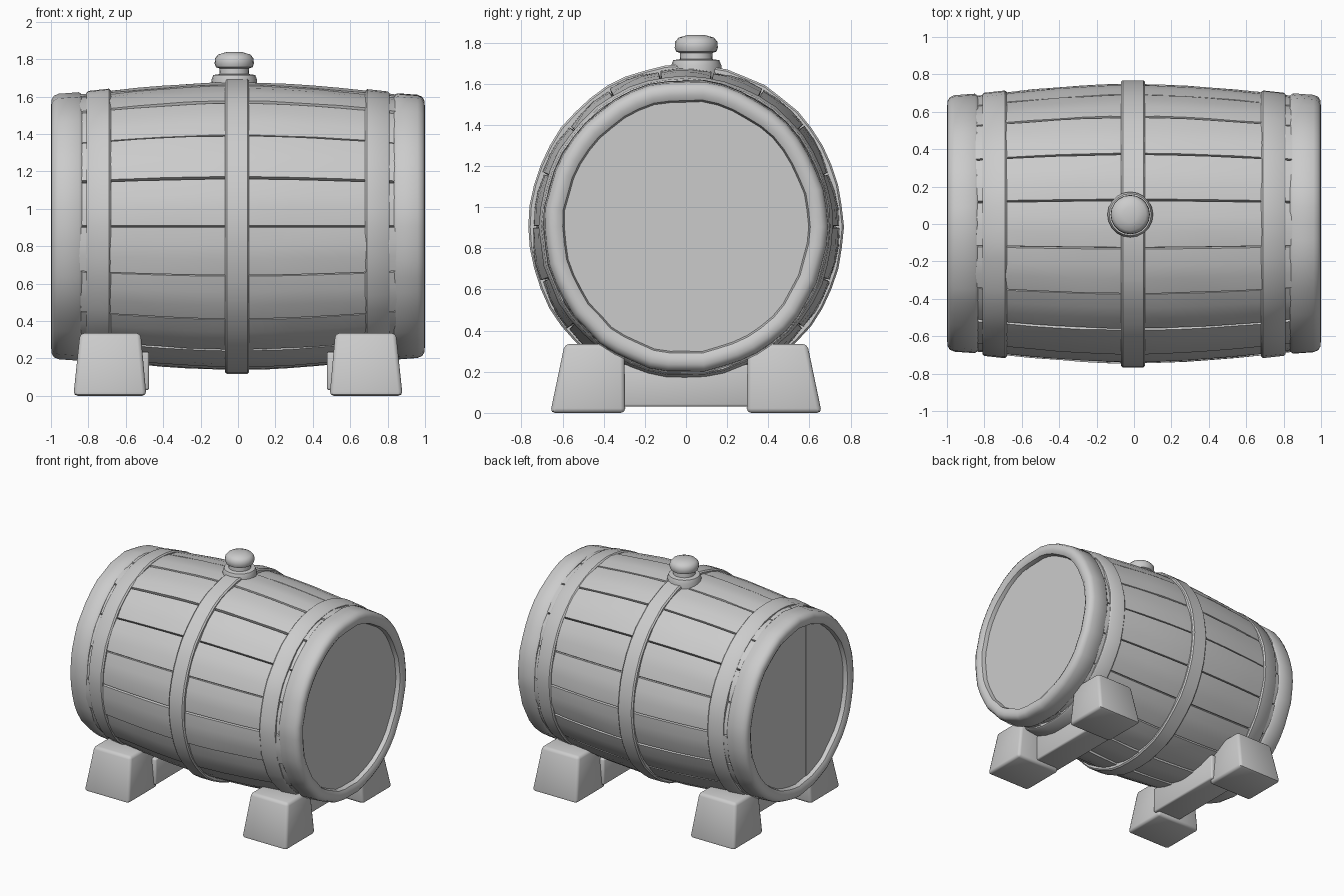
import bpy, bmesh, math, random
from mathutils import Vector

random.seed(4)
if "Cube" in bpy.data.objects:
    bpy.data.objects.remove(bpy.data.objects["Cube"])

CENTRE_Z, TALL = 0.905, 1.03   # barrel axis height, slight vertical stretch
GREY = (0.6, 0.6, 0.6, 1)
mat = bpy.data.materials.new("plain grey")
mat.use_nodes = True
mat.diffuse_color = GREY
mat.node_tree.nodes["Principled BSDF"].inputs["Base Color"].default_value = GREY


def finish(bm, name, angle=35):
    bmesh.ops.recalc_face_normals(bm, faces=bm.faces)
    mesh = bpy.data.meshes.new(name)
    bm.to_mesh(mesh)
    bm.free()
    ob = bpy.data.objects.new(name, mesh)
    bpy.context.collection.objects.link(ob)
    mesh.materials.append(mat)
    bpy.ops.object.select_all(action='DESELECT')
    ob.select_set(True)
    bpy.context.view_layer.objects.active = ob
    bpy.ops.object.shade_smooth_by_angle(angle=math.radians(angle))
    return ob


def barrel_point(x, r, a):
    return Vector((x, r * math.cos(a), CENTRE_Z + TALL * r * math.sin(a)))


def belly(x):
    return 0.75 - 0.085 * abs(x) ** 1.7


def lathe(name, profile, closed, wobble=0.0, steps=48):
    """Sweep an (x, radius) profile round the barrel axis with hand-hewn wobble."""
    bm = bmesh.new()
    rings = []
    for i in range(steps):
        a = math.tau * i / steps
        w = random.uniform(-wobble, wobble)
        rings.append([bm.verts.new(barrel_point(x, r + w, a)) for x, r in profile])
    n = len(profile)
    for i in range(steps):
        p, q = rings[i], rings[(i + 1) % steps]
        for j in range(n if closed else n - 1):
            k = (j + 1) % n
            bm.faces.new((p[j], p[k], q[k], q[j]))
    return bm, rings


# Staves: each plank is a curved shell with lowered edges
def staves():
    bm = bmesh.new()
    count, rows = 18, 14
    for s in range(count):
        lift = random.uniform(-0.008, 0.004)
        tilt = random.uniform(-0.007, 0.007)
        grid = []
        for t, drop in ((0, 0.03), (0.02, 0.004), (0.35, 0), (0.65, 0), (0.98, 0.004), (1, 0.03)):
            a = math.tau * (s + t) / count
            line = []
            for i in range(rows + 1):
                x = -0.95 + 1.9 * i / rows
                r = belly(x) + lift + tilt * (t - 0.5) * 2 - drop
                line.append(bm.verts.new(barrel_point(x, r + random.uniform(-0.002, 0.002), a)))
            grid.append(line)
        for p, q in zip(grid, grid[1:]):
            for i in range(rows):
                bm.faces.new((p[i], p[i + 1], q[i + 1], q[i]))
    finish(bm, "barrel_staves")


staves()

# Middle hoop
bm, _ = lathe("middle_hoop", [(-0.07, 0.72), (-0.07, 0.758), (-0.06, 0.767),
                              (0.05, 0.767), (0.06, 0.758), (0.06, 0.72)], True, 0.004)
finish(bm, "middle_hoop")

for side, label in ((-1, "right"), (1, "left")):
    # Inner hoop
    hoop = [(0.68, 0.66), (0.68, 0.705), (0.69, 0.714), (0.80, 0.702), (0.81, 0.694), (0.81, 0.64)]
    bm, _ = lathe("hoop", [(x * side, r) for x, r in hoop], True, 0.004)
    finish(bm, label + "_hoop")

    # Rounded end rim
    rim = [(0.835, 0.62), (0.835, 0.682), (0.85, 0.694), (0.96, 0.686), (0.985, 0.675),
           (0.997, 0.655), (0.999, 0.625), (0.985, 0.6), (0.955, 0.592), (0.93, 0.592)]
    bm, _ = lathe("rim", [(x * side, r) for x, r in rim], True, 0.005)
    finish(bm, label + "_rim", 45)

    # Barrel head, one disc of upright planks
    bm = bmesh.new()
    planks = 5
    for i in range(planks):
        y0 = -0.61 + 1.22 * i / planks
        y1 = y0 + 1.22 / planks
        x = side * (0.955 + random.uniform(-0.004, 0.004))
        pts = [(y0 + (y1 - y0) * k / 6) for k in range(7)]
        half = [TALL * math.sqrt(max(0.61 ** 2 - y * y, 0.0001)) for y in pts]
        loop = [(y, h) for y, h in zip(pts, half)] + [(y, -h) for y, h in reversed(list(zip(pts, half)))]
        face = bm.faces.new([bm.verts.new((x, y, CENTRE_Z + h)) for y, h in loop])
        out = bmesh.ops.extrude_face_region(bm, geom=[face])["geom"]
        bmesh.ops.translate(bm, verts=[v for v in out if isinstance(v, bmesh.types.BMVert)],
                            vec=(-0.05 * side, 0, 0))
    finish(bm, label + "_head")


# Tapered blocks: bottom and top rectangles as (x0, x1, y0, y1)
def block(name, low, high, z0, z1, bevel):
    bm = bmesh.new()
    loops = []
    for (x0, x1, y0, y1), z in ((low, z0), (high, z1)):
        loops.append([bm.verts.new(c) for c in ((x0, y0, z), (x1, y0, z), (x1, y1, z), (x0, y1, z))])
    a, b = loops
    bm.faces.new(a)
    bm.faces.new(b)
    for i in range(4):
        j = (i + 1) % 4
        bm.faces.new((a[i], a[j], b[j], b[i]))
    bmesh.ops.bevel(bm, geom=bm.edges[:], offset=bevel, segments=2, profile=0.5, affect='EDGES')
    finish(bm, name, 50)


def placed(rect, sx, sy):
    x0, x1, y0, y1 = rect
    return (*sorted((x0 * sx, x1 * sx)), *sorted((y0 * sy, y1 * sy)))


for sx, side in ((-1, "right"), (1, "left")):
    for sy, end in ((-1, "front"), (1, "back")):
        block(f"{end}_{side}_foot", placed((0.49, 0.88, 0.295, 0.66), sx, sy),
              placed((0.52, 0.845, 0.30, 0.59), sx, sy), 0, 0.335, 0.022)
    block(side + "_cross_beam", placed((0.475, 0.70, -0.34, 0.34), sx, 1),
          placed((0.475, 0.70, -0.34, 0.34), sx, 1), 0.03, 0.235, 0.012)

# Bung on top: collar, neck and domed stopper
bm = bmesh.new()
profile = [(0.12, 1.62), (0.122, 1.69), (0.112, 1.715), (0.08, 1.72), (0.078, 1.75),
           (0.098, 1.757), (0.105, 1.775), (0.103, 1.805), (0.085, 1.825), (0.04, 1.838)]
steps = 20
rings = [[bm.verts.new((-0.02 + r * math.cos(math.tau * i / steps),
                        0.05 + r * math.sin(math.tau * i / steps), z)) for i in range(steps)]
         for r, z in profile]
for p, q in zip(rings, rings[1:]):
    for i in range(steps):
        j = (i + 1) % steps
        bm.faces.new((p[i], p[j], q[j], q[i]))
bm.faces.new(rings[-1])
finish(bm, "bung", 40)
